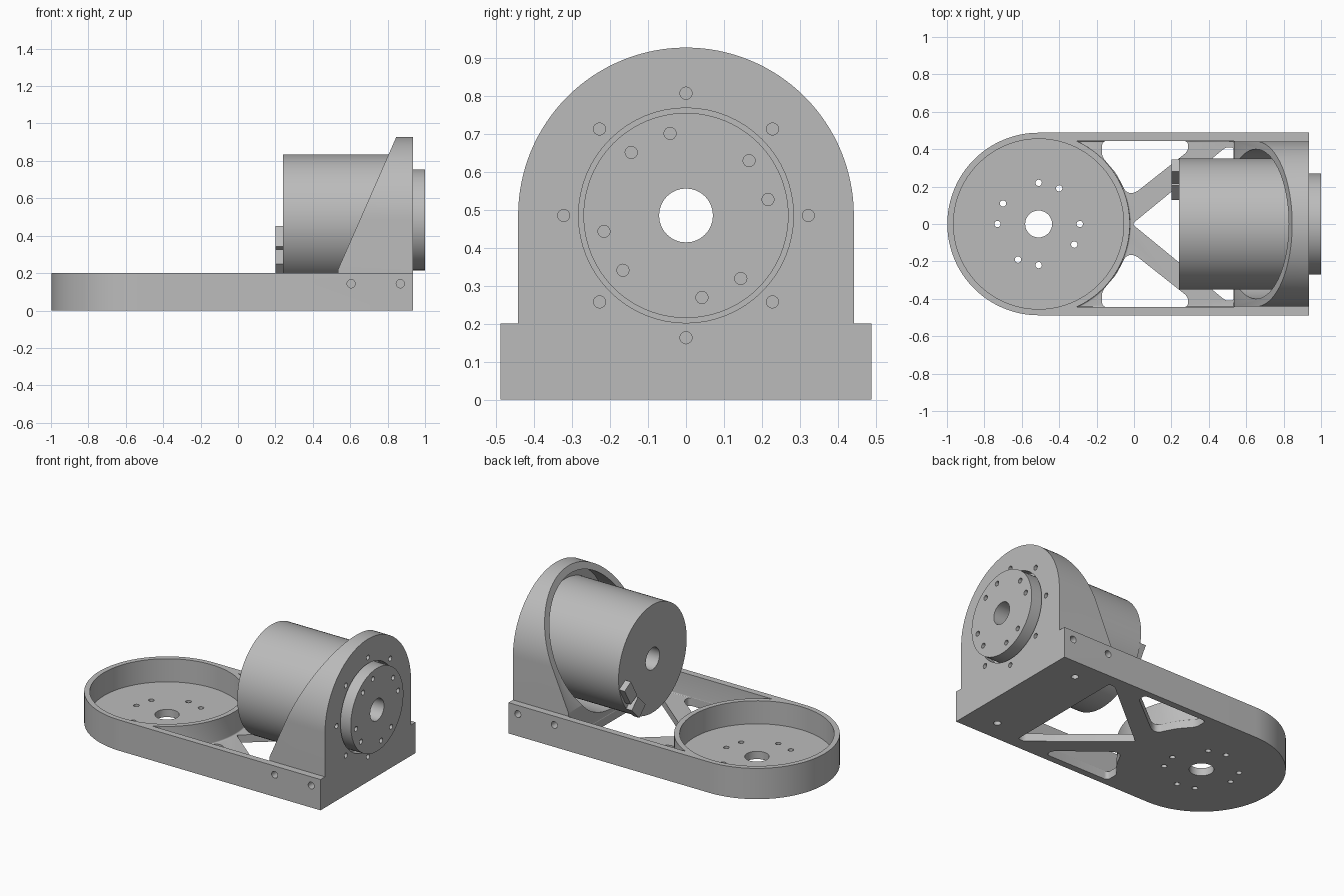
import bpy, bmesh
from math import cos, sin, radians, asin, pi
from mathutils import Vector

if "Cube" in bpy.data.objects:
    bpy.data.objects.remove(bpy.data.objects["Cube"])

grey = bpy.data.materials.new("machined_grey")
grey.use_nodes = True
COLOUR = (0.5, 0.5, 0.5, 1)
grey.diffuse_color = COLOUR
grey.node_tree.nodes["Principled BSDF"].inputs["Base Color"].default_value = COLOUR

CUP_X = -0.51      # centre of the cup
AXIS_Z = 0.485     # height of the motor axis
TILT = (0, 45, 90, 135)


def arc(cx, cy, r, start, end, n):
    steps = [radians(start + (end - start) * i / n) for i in range(n + 1)]
    return [(cx + r * cos(a), cy + r * sin(a)) for a in steps]


def prism(name, points, lo, hi, axis="z", corner=0, floor_fillet=0, slant=None):
    """Extrude a 2D profile along an axis, with optional rounding or a slanted cut."""
    place = {"x": lambda a, b, d: (d, a, b),
             "y": lambda a, b, d: (a, d, b),
             "z": lambda a, b, d: (a, b, d)}[axis]
    bm = bmesh.new()
    bottom = bm.faces.new([bm.verts.new(place(a, b, lo)) for a, b in points])
    moved = bmesh.ops.extrude_face_region(bm, geom=[bottom])["geom"]
    shift = Vector(place(0, 0, hi - lo))
    bmesh.ops.translate(bm, verts=[v for v in moved if isinstance(v, bmesh.types.BMVert)], vec=shift)
    if not bottom.is_valid or len(bm.faces) == len(points) + 1:
        bmesh.ops.holes_fill(bm, edges=bm.edges[:], sides=0)
    bmesh.ops.recalc_face_normals(bm, faces=bm.faces)
    if corner:
        edges = [e for e in bm.edges if abs((e.verts[0].co - e.verts[1].co).z) > 0.01]
        bmesh.ops.bevel(bm, geom=edges, offset=corner, segments=5, profile=0.5,
                        affect="EDGES", clamp_overlap=True)
    if floor_fillet:
        edges = [e for e in bm.edges if all(abs(v.co.z - lo) < 1e-4 for v in e.verts)]
        bmesh.ops.bevel(bm, geom=edges, offset=floor_fillet, segments=4, profile=0.5,
                        affect="EDGES", clamp_overlap=True)
    if slant:
        cut = bmesh.ops.bisect_plane(bm, geom=bm.verts[:] + bm.edges[:] + bm.faces[:],
                                     plane_co=slant[0], plane_no=slant[1], clear_outer=True)
        bmesh.ops.holes_fill(bm, edges=[e for e in bm.edges if e.is_boundary], sides=0)
        bmesh.ops.recalc_face_normals(bm, faces=bm.faces)
    mesh = bpy.data.meshes.new(name)
    bm.to_mesh(mesh)
    bm.free()
    mesh.materials.append(grey)
    obj = bpy.data.objects.new(name, mesh)
    bpy.context.collection.objects.link(obj)
    return obj


def rod(name, a, b, r, lo, hi, axis, n=24):
    return prism(name, arc(a, b, r, 0, 360 - 360 / n, n - 1), lo, hi, axis)


def combine(obj, others, operation="DIFFERENCE"):
    """Apply booleans one by one, removing each helper afterwards."""
    bpy.context.view_layer.objects.active = obj
    for other in others:
        other.hide_render = True
        mod = obj.modifiers.new("cut", "BOOLEAN")
        mod.operation, mod.solver, mod.object = operation, "EXACT", other
        bpy.ops.object.modifier_apply(modifier=mod.name)
        bpy.data.objects.remove(other)


def finish(obj):
    bpy.ops.object.select_all(action="DESELECT")
    obj.select_set(True)
    bpy.context.view_layer.objects.active = obj
    bpy.ops.object.shade_smooth_by_angle(angle=radians(30))


def bolt_circle(a, b, radius, angles, r, lo, hi, axis):
    return [rod("bolt_cutter", a + radius * cos(radians(t)), b + radius * sin(radians(t)),
                r, lo, hi, axis, 16) for t in angles]


# Arm: rounded slab with a raised motor bracket at its end
arm = prism("arm_bracket", arc(CUP_X, 0, 0.488, 90, 270, 64) + [(0.935, -0.488), (0.935, 0.488)], 0, 0.2)
upright = prism("upright", arc(0, AXIS_Z, 0.442, 0, 180, 64) + [(-0.442, 0.1), (0.442, 0.1)],
                0.535, 0.935, "x", slant=((0.535, 0, 0.22), (-0.705, 0, 0.31)))
combine(arm, [upright], "UNION")

# Cup recess with its centre hole and bolt holes
PATTERN = (-30, 0, 60, 90, 150, 180, 240, 270)
cutters = [rod("cup_cutter", CUP_X, 0, 0.455, 0.05, 0.3, "z", 96),
           rod("cup_hole", CUP_X, 0, 0.072, -0.1, 0.1, "z", 32)]
cutters += bolt_circle(CUP_X, 0, 0.22, PATTERN, 0.017, -0.1, 0.1, "z")

# Filleted pocket between the cup and the bracket
sweep = asin(0.445 / 0.488) * 180 / pi
pocket = arc(CUP_X, 0, 0.488, sweep, -sweep, 32) + [(0.535, -0.445), (0.535, 0.445)]
cutters.append(prism("pocket_cutter", pocket, 0.05, 0.3, floor_fillet=0.025))

# Truss openings in the pocket floor
for s in (1, -1):
    opening = [(-0.17, 0.444), (0.29, 0.444), (0.29, 0.39), (0.005, 0.165),
               (-0.04, 0.165), (-0.095, 0.27), (-0.172, 0.36)]
    cutters.append(prism("side_opening", [(x, s * y) for x, y in opening], -0.1, 0.19, corner=0.024))
middle = [(-0.01, 0), (0.49, 0.41), (0.533, 0.41), (0.533, -0.41), (0.49, -0.41)]
cutters.append(prism("middle_opening", middle, -0.1, 0.19, corner=0.015))

# Motor bore, output opening and screw holes
cutters += [rod("bore_cutter", 0, AXIS_Z, 0.4, 0.4, 0.87, "x", 96),
            rod("output_cutter", 0, AXIS_Z, 0.283, 0.8, 1.1, "x", 64)]
cutters += bolt_circle(0, AXIS_Z, 0.322, range(0, 360, 45), 0.016, 0.8, 1.1, "x")
for s in (1, -1):
    for x in (0.605, 0.868):
        cutters.append(rod("side_hole", x, 0.143, 0.022, *sorted((s * 0.36, s * 0.6)), "y"))
    cutters.append(rod("bottom_hole", 0.74, s * 0.35, 0.022, -0.1, 0.08, "z"))
combine(arm, cutters)
finish(arm)

# Motor body
motor = rod("motor_body", 0, AXIS_Z, 0.35, 0.24, 0.88, "x", 96)
combine(motor, [rod("shaft_hole", 0, AXIS_Z, 0.071, 0.1, 1.1, "x", 32)])
finish(motor)

# Output disc
disc = rod("output_disc", 0, AXIS_Z, 0.27, 0.87, 1.0, "x", 96)
combine(disc, [rod("shaft_hole", 0, AXIS_Z, 0.071, 0.1, 1.1, "x", 32)]
        + bolt_circle(0, AXIS_Z, 0.22, [t + 41 for t in PATTERN], 0.016, 0.94, 1.1, "x"))
finish(disc)

# Cable connectors on the rear of the motor
for name, y, z, wide, tall, turn in (("upper_connector", 0.28, 0.378, 0.075, 0.128, 30),
                                     ("lower_connector", 0.2, 0.255, 0.09, 0.11, 45)):
    c, s = cos(radians(turn)), sin(radians(turn))
    corners = [(i * wide / 2, j * tall / 2) for i, j in ((-1, -1), (1, -1), (1, 1), (-1, 1))]
    prism(name, [(y + u * c + v * s, z - u * s + v * c) for u, v in corners], 0.2, 0.245, "x")
